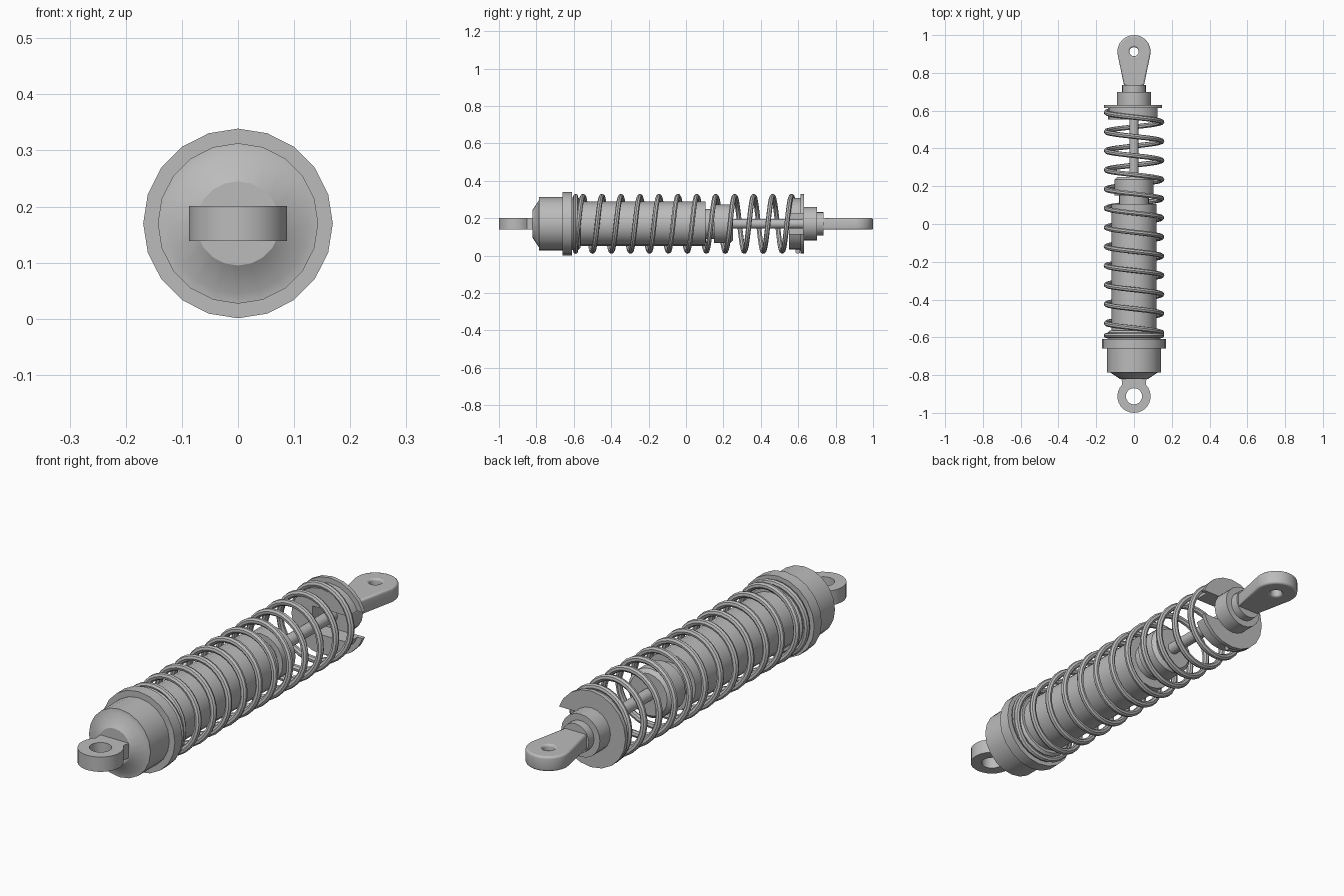
import bpy
import bmesh
from math import sin, cos, pi, radians
from mathutils import Vector

AXIS_Z = 0.17
SIDES = 20

cube = bpy.data.objects.get("Cube")
if cube:
    bpy.data.objects.remove(cube, do_unlink=True)

grey = bpy.data.materials.new("metal grey")
grey.use_nodes = True
colour = (0.5, 0.5, 0.5, 1)
grey.diffuse_color = colour
grey.node_tree.nodes["Principled BSDF"].inputs["Base Color"].default_value = colour


def activate(obj):
    bpy.ops.object.select_all(action='DESELECT')
    obj.select_set(True)
    bpy.context.view_layer.objects.active = obj


def finish(obj):
    """Give the part its material and smooth shading with sharp edges."""
    obj.data.materials.clear()
    obj.data.materials.append(grey)
    activate(obj)
    bpy.ops.object.shade_smooth_by_angle(angle=radians(32))
    return obj


def add(name, data):
    obj = bpy.data.objects.new(name, data)
    bpy.context.collection.objects.link(obj)
    return obj


def lathe(name, profile, sides=SIDES):
    """Turn (y, radius) points around the long axis, with closed ends."""
    bm = bmesh.new()
    rings = []
    for y, r in profile:
        angles = [2 * pi * i / sides for i in range(sides)]
        rings.append([bm.verts.new((r * cos(a), y, AXIS_Z + r * sin(a))) for a in angles])
    for low, high in zip(rings, rings[1:]):
        for i in range(sides):
            j = (i + 1) % sides
            bm.faces.new((low[i], low[j], high[j], high[i]))
    bm.faces.new(rings[0])
    bm.faces.new(rings[-1])
    bmesh.ops.recalc_face_normals(bm, faces=bm.faces)
    mesh = bpy.data.meshes.new(name)
    bm.to_mesh(mesh)
    bm.free()
    return finish(add(name, mesh))


def spline(curve, points, cyclic):
    s = curve.splines.new('POLY')
    s.points.add(len(points) - 1)
    for p, co in zip(s.points, points):
        p.co = (*co, 1)
    s.use_cyclic_u = cyclic


def to_mesh(obj):
    activate(obj)
    bpy.ops.object.convert(target='MESH')
    return finish(bpy.context.view_layer.objects.active)


def arc(cy, r, start, end, steps):
    angles = [radians(start + (end - start) * i / steps) for i in range(steps + 1)]
    return [(r * cos(a), cy + r * sin(a), 0) for a in angles]


def eye(name, cy, start, end, neck_x, neck_y, hole, rounding):
    """Flat mounting eye: rounded head, straight neck and a bolt hole."""
    curve = bpy.data.curves.new(name, 'CURVE')
    curve.dimensions = '2D'
    curve.fill_mode = 'BOTH'
    side = 1 if neck_y < cy else -1
    outline = arc(cy, 0.088, start, end, 20)
    outline += [(-side * neck_x, neck_y, 0), (side * neck_x, neck_y, 0)]
    spline(curve, outline, True)
    spline(curve, arc(cy, hole, 0, 360, 20)[:-1], True)
    curve.extrude = 0.031 - rounding
    curve.bevel_depth = rounding
    curve.bevel_resolution = 2
    curve.offset = -rounding
    obj = add(name, curve)
    obj.location.z = AXIS_Z
    return to_mesh(obj)


# Damper body
lathe("lower_cap", [(-0.82, 0.075), (-0.787, 0.125), (-0.785, 0.143), (-0.65, 0.143)])
lathe("lower_flange", [(-0.66, 0.169), (-0.61, 0.169)])
lathe("lower_spring_seat", [(-0.615, 0.14), (-0.575, 0.14), (-0.565, 0.13)])
lathe("damper_body", [(-0.6, 0.118), (0.105, 0.118)])
lathe("body_neck", [(0.1, 0.08), (0.16, 0.08)])
lathe("body_end_cap", [(0.15, 0.103), (0.235, 0.103), (0.25, 0.088)])
lathe("piston_rod", [(0.24, 0.025), (0.72, 0.025)], 16)

# Upper rod end
lathe("rod_end_collar", [(0.625, 0.09), (0.7, 0.09)])
lathe("rod_end_neck", [(0.69, 0.063), (0.735, 0.063)])

# Mounting eyes
eye("lower_eye", -0.912, 135, 405, 0.07, -0.79, 0.043, 0)
eye("upper_eye", 0.912, -10, 190, 0.05, 0.72, 0.024, 0.009)

# Slotted upper spring seat
seat = lathe("upper_spring_seat", [(0.552, 0.138), (0.613, 0.138), (0.613, 0.16), (0.63, 0.16)])
bpy.ops.mesh.primitive_cube_add(size=1, location=(0.11, 0.59, AXIS_Z))
cutter = bpy.context.object
cutter.name = "slot_cutter"
cutter.scale = (0.3, 0.3, 0.11)
cutter.hide_render = True
slot = seat.modifiers.new("slot", 'BOOLEAN')
slot.operation = 'DIFFERENCE'
slot.solver = 'EXACT'
slot.object = cutter
activate(seat)
bpy.ops.object.modifier_apply(modifier=slot.name)
bpy.data.objects.remove(cutter, do_unlink=True)
finish(seat)

# Coil spring, with flattened end turns
PITCH, TOP_TURN, WIRE, COIL = 0.1014, 0.565, 0.0135, 0.147
STEPS = 28
path = []
for i in range(-STEPS * 25 // 2, STEPS // 2 + 1):
    turn = i / STEPS
    a = pi / 2 + 2 * pi * turn
    y = min(max(TOP_TURN + PITCH * turn, -0.59), 0.598)
    path.append(Vector((COIL * cos(a), y, AXIS_Z + COIL * sin(a))))
wire = bpy.data.curves.new("coil_spring", 'CURVE')
wire.dimensions = '3D'
spline(wire, path, False)
wire.bevel_depth = WIRE
wire.bevel_resolution = 2
wire.use_fill_caps = True
to_mesh(add("coil_spring", wire))
